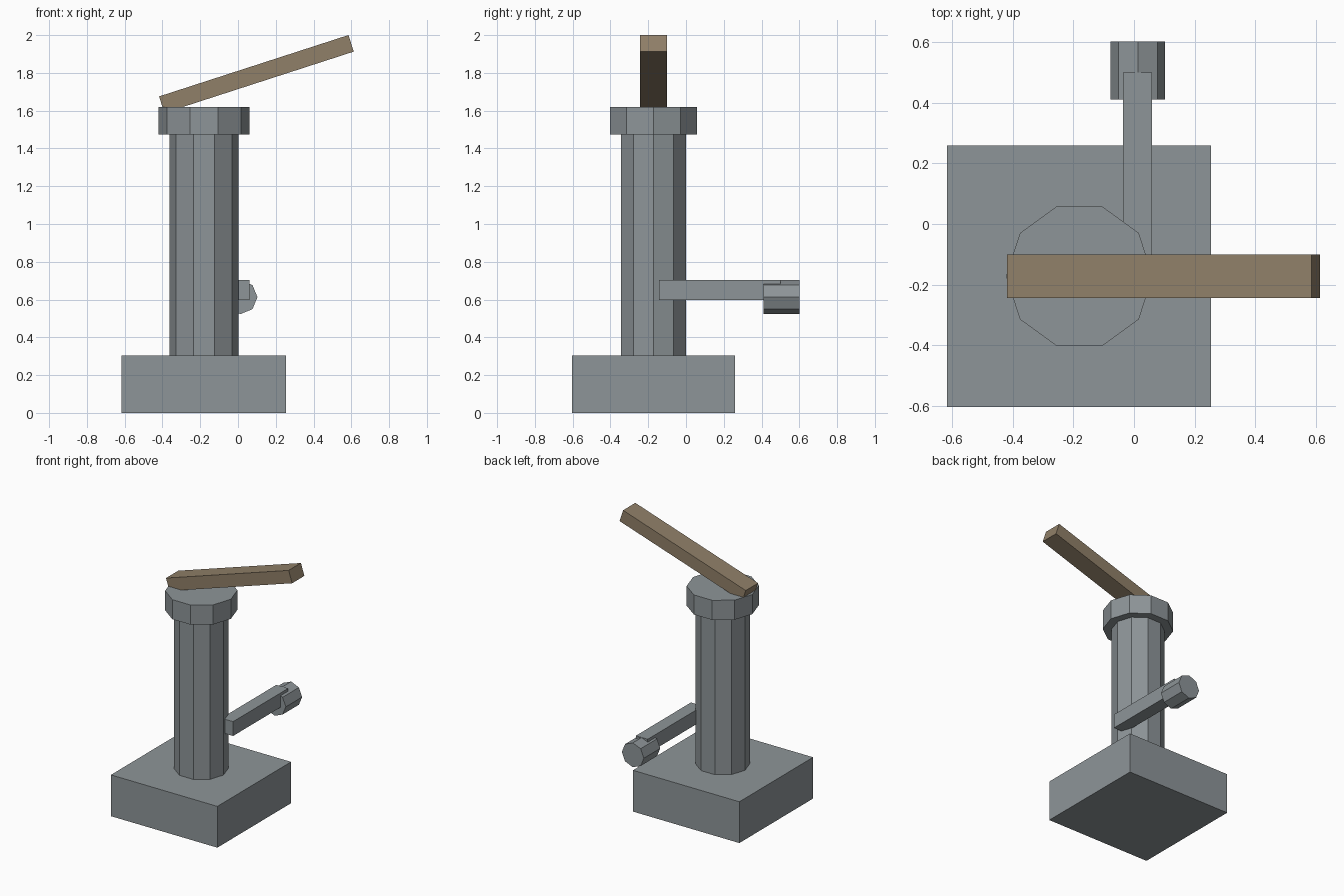
import bpy, bmesh, math
from mathutils import Matrix, Vector

if "Cube" in bpy.data.objects:
    bpy.data.objects.remove(bpy.data.objects["Cube"])


def material(name, rgb):
    m = bpy.data.materials.new(name)
    m.diffuse_color = (*rgb, 1)
    m.use_nodes = True
    m.node_tree.nodes["Principled BSDF"].inputs["Base Color"].default_value = m.diffuse_color
    return m


steel = material("grey_metal", (0.27, 0.30, 0.315))
wood = material("brown_wood", (0.28, 0.215, 0.14))


def finish(name, bm, mat, matrix):
    bmesh.ops.recalc_face_normals(bm, faces=bm.faces)
    mesh = bpy.data.meshes.new(name)
    bm.to_mesh(mesh)
    bm.free()
    mesh.materials.append(mat)
    ob = bpy.data.objects.new(name, mesh)
    ob.matrix_world = matrix
    bpy.context.collection.objects.link(ob)
    return ob


def box(name, centre, size, mat, tilt=0.0):
    """Box tilted about the y axis."""
    bm = bmesh.new()
    bmesh.ops.create_cube(bm, size=1)
    bmesh.ops.scale(bm, vec=size, verts=bm.verts)
    return finish(name, bm, mat,
                  Matrix.Translation(centre) @ Matrix.Rotation(tilt, 4, 'Y'))


def prism(name, base, sides, radius, length, mat, turn=0.0):
    """Regular prism along z from its base, with a corner on +x; turned about x."""
    bm = bmesh.new()
    ring = [bm.verts.new((radius * math.cos(math.tau * i / sides),
                          radius * math.sin(math.tau * i / sides), 0))
            for i in range(sides)]
    face = bm.faces.new(ring)
    top = bmesh.ops.extrude_face_region(bm, geom=[face])["geom"]
    bmesh.ops.translate(bm, vec=(0, 0, length),
                        verts=[v for v in top if isinstance(v, bmesh.types.BMVert)])
    # the extrusion keeps the first face as the bottom cap
    return finish(name, bm, mat,
                  Matrix.Translation(base) @ Matrix.Rotation(turn, 4, 'X'))


AX, AY = -0.18, -0.172  # column axis

# Square plinth
box("base_block", (-0.182, AY, 0.1525), (0.87, 0.861, 0.305), steel)

# Ten-sided column and wider cap
prism("column", (AX, AY, 0.30), 10, 0.182, 1.18, steel)
prism("column_cap", (AX, AY, 1.475), 10, 0.242, 0.145, steel)

# Sloping wooden handle resting in the cap
box("handle", (0.0975, AY, 1.794), (1.054, 0.143, 0.092), wood,
    tilt=-math.radians(17.95))

# Side spout arm with an eight-sided nozzle pointing backwards
box("spout_arm", (0.0115, 0.1785, 0.651), (0.097, 0.643, 0.106), steel)
prism("spout_nozzle", (0.013, 0.411, 0.613), 8, 0.09, 0.191, steel,
      turn=-math.pi / 2)
